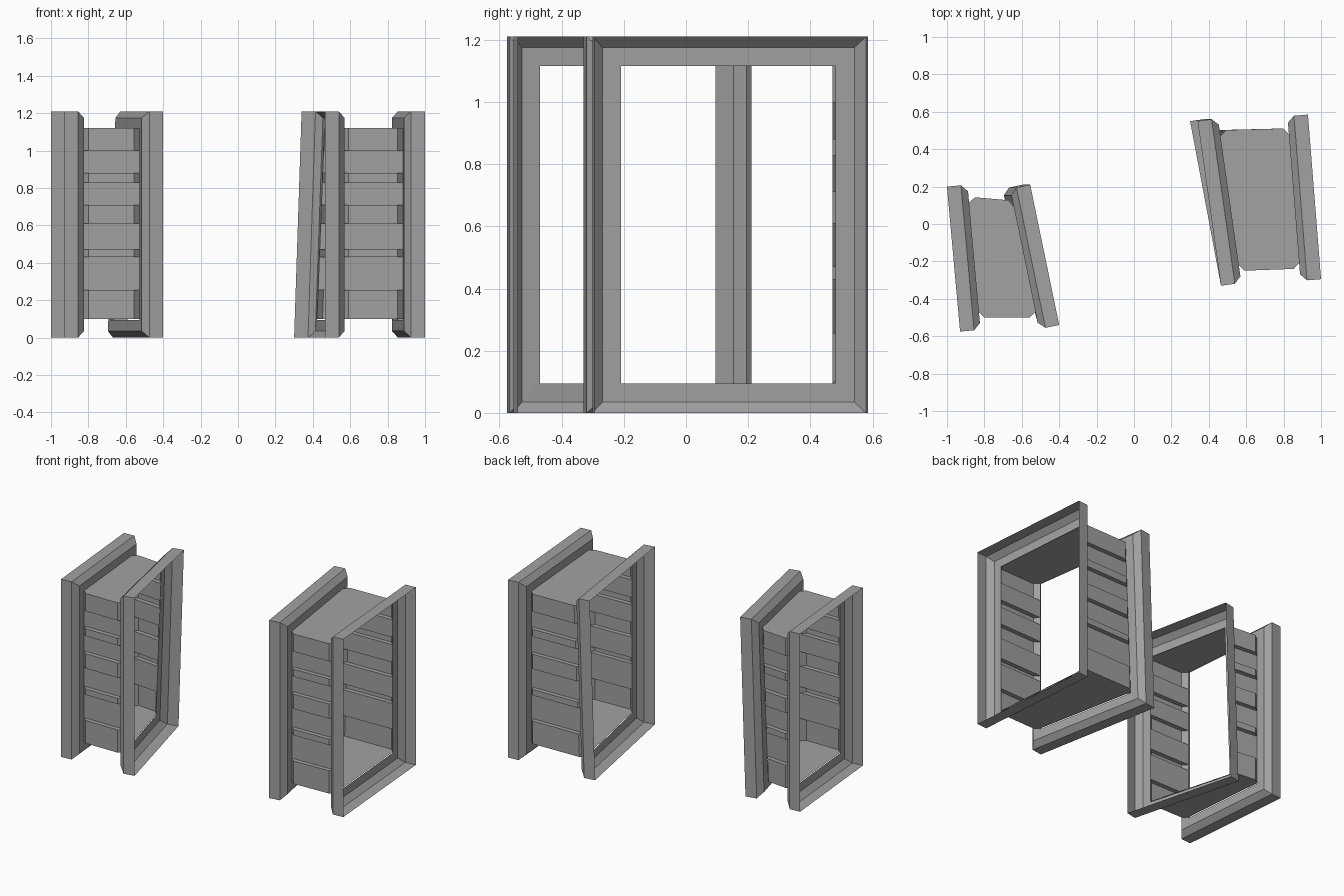
import bpy
import bmesh
from mathutils import Vector

cube = bpy.data.objects.get("Cube")
if cube:
    bpy.data.objects.remove(cube, do_unlink=True)

HEIGHT = 1.21
BORDER = 0.095     # width of the frame face
BEVEL = 0.035
DEPTH = 0.075      # straight part of the frame rim
LEAN = Vector((-0.04, 0, 0))   # shift of the low back corner on warped frames
STEP = 0.03        # how far the wall boards stand out
LEVELS = (0.1, 0.255, 0.43, 0.47, 0.61, 0.71, 0.83, 0.88, 1.0, 1.12)

grey = bpy.data.materials.new("plain_grey")
grey.use_nodes = True
color = (0.36, 0.36, 0.36, 1)
grey.diffuse_color = color
grey.node_tree.nodes["Principled BSDF"].inputs["Base Color"].default_value = color


def finish(name, bm):
    """Turn a bmesh into a named flat-shaded object."""
    bmesh.ops.remove_doubles(bm, verts=bm.verts, dist=0.0005)
    bmesh.ops.recalc_face_normals(bm, faces=bm.faces)
    mesh = bpy.data.meshes.new(name)
    bm.to_mesh(mesh)
    bm.free()
    mesh.materials.append(grey)
    bpy.context.collection.objects.link(bpy.data.objects.new(name, mesh))


def face(bm, points):
    bm.faces.new([bm.verts.new(p) for p in points])


def build_frame(name, front, back, side, warped):
    """Hollow bevelled frame, open on its outer side; returns its opening corners."""
    front, back = Vector((*front, 0)), Vector((*back, 0))
    along = (back - front).normalized()
    inward = Vector((along.y, -along.x, 0)) * side

    def ring(inset, depth):
        a = front + along * inset + inward * depth
        b = back - along * inset + inward * depth
        low, high = Vector((0, 0, inset)), Vector((0, 0, HEIGHT - inset))
        lean = LEAN if warped else Vector()
        return [a + low, b + low + lean, b + high, a + high]

    rings = [ring(0, 0), ring(0, DEPTH), ring(BEVEL, DEPTH + BEVEL),
             ring(BORDER, DEPTH + BEVEL)]
    bm = bmesh.new()
    for outer, inner in zip(rings, rings[1:]):
        for i in range(4):
            j = (i + 1) % 4
            face(bm, (outer[i], outer[j], inner[j], inner[i]))
    finish(name, bm)
    return rings[-1]


def build_tunnel(name, left, right):
    """Box between two frames with stepped boards on its front and back walls."""

    def wall_line(end, z):
        # End points on the frames and the raised board corners between them
        t = (z - LEVELS[0]) / (LEVELS[-1] - LEVELS[0])
        low, high = (0, 3) if end == "front" else (1, 2)
        p = left[low].lerp(left[high], t)
        q = right[low].lerp(right[high], t)
        p.z = q.z = z
        along = (q - p).normalized()
        out = Vector((along.y, -along.x, 0)) * (1 if end == "front" else -1)
        return [p, p + (along + out) * STEP, q + (out - along) * STEP, q]

    bm = bmesh.new()
    for end in ("front", "back"):
        for i, (z0, z1) in enumerate(zip(LEVELS, LEVELS[1:])):
            low, high = wall_line(end, z0), wall_line(end, z1)
            if i % 2 == 0:
                for k in range(3):       # raised board with angled ends
                    face(bm, (low[k], low[k + 1], high[k + 1], high[k]))
            else:
                face(bm, (low[0], low[3], high[3], high[0]))   # recess
                face(bm, low)            # ledges above and below the recess
                face(bm, high)
    # Floor and ceiling plates
    for z in (LEVELS[0], LEVELS[-1]):
        face(bm, wall_line("front", z) + wall_line("back", z)[::-1])
    finish(name, bm)


# Each unit: name, left frame (front, back, warped), right frame (front, back, warped)
units = (
    ("small", ((-0.93, -0.575), (-1.0, 0.2), False),
     ((-0.4, -0.54), (-0.555, 0.21), True)),
    ("large", ((0.465, -0.33), (0.34, 0.55), True),
     ((1.0, -0.295), (0.93, 0.585), False)),
)
for size, west, east in units:
    opening_w = build_frame(size + "_west_frame", west[0], west[1], 1, west[2])
    opening_e = build_frame(size + "_east_frame", east[0], east[1], -1, east[2])
    build_tunnel(size + "_slatted_tunnel", opening_w, opening_e)
